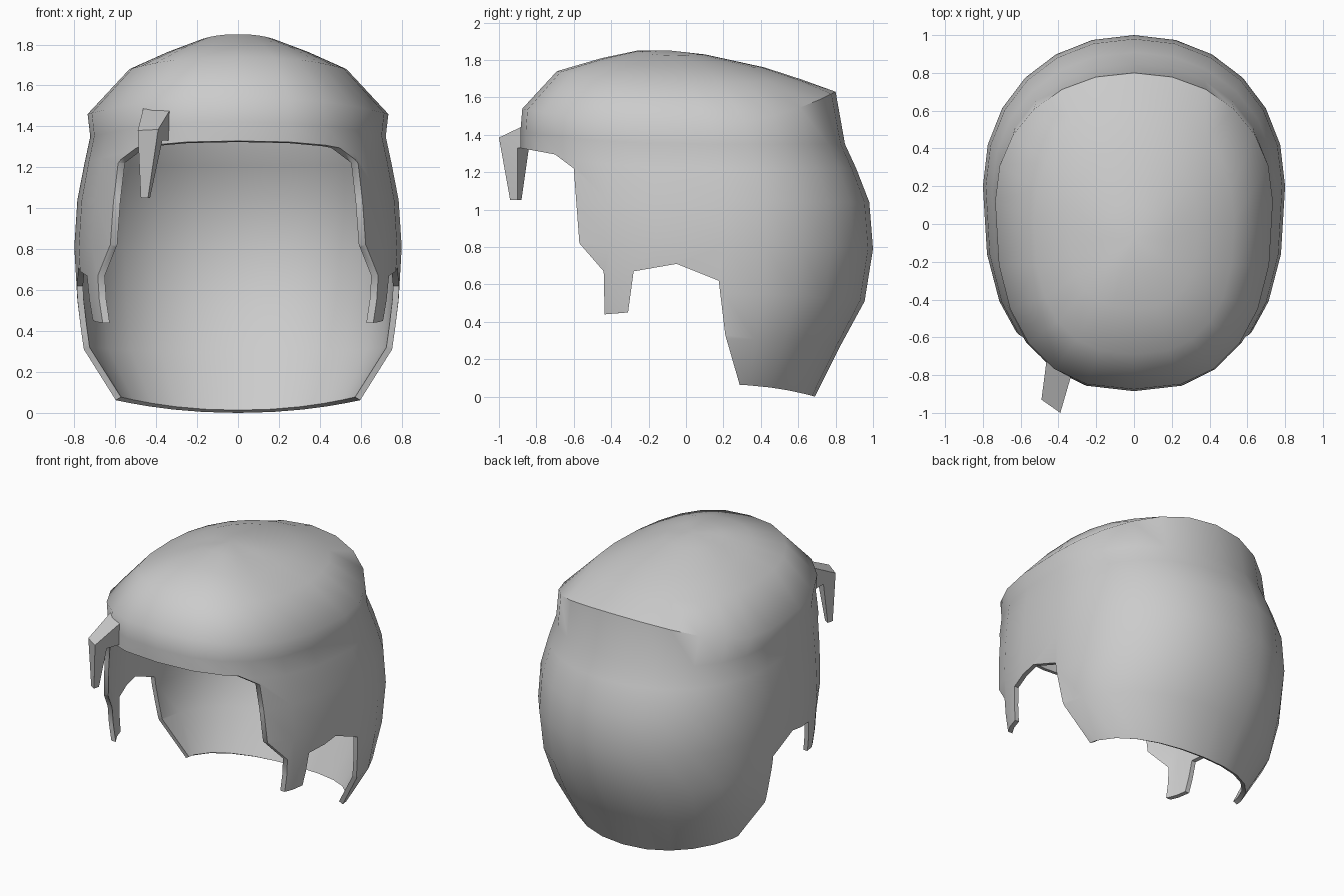
import bpy, bmesh, math

cube = bpy.data.objects.get("Cube")
if cube:
    bpy.data.objects.remove(cube, do_unlink=True)

grey = bpy.data.materials.new("hair_grey")
grey.use_nodes = True
grey.diffuse_color = (0.6, 0.6, 0.6, 1)
grey.node_tree.nodes["Principled BSDF"].inputs["Base Color"].default_value = (0.6, 0.6, 0.6, 1)


def make_object(name, verts, faces):
    mesh = bpy.data.meshes.new(name)
    mesh.from_pydata(verts, [], faces)
    bm = bmesh.new()
    bm.from_mesh(mesh)
    bmesh.ops.recalc_face_normals(bm, faces=bm.faces)
    bm.to_mesh(mesh)
    bm.free()
    mesh.materials.append(grey)
    obj = bpy.data.objects.new(name, mesh)
    bpy.context.collection.objects.link(obj)
    return obj


def activate(obj):
    bpy.ops.object.select_all(action='DESELECT')
    obj.select_set(True)
    bpy.context.view_layer.objects.active = obj


def power(value, p):
    return math.copysign(abs(value) ** (2 / p), value)


def ring_points(side, front, back, centre, segments):
    """Egg-shaped loop whose height changes from side to front and back."""
    points = []
    for j in range(segments):
        a = 2 * math.pi * j / segments
        c, s = math.cos(a), math.sin(a)
        y_end, z_end = back if s > 0 else front
        p = 2.1 if s > 0 else 2.5
        points.append((side[0] * power(c, p),
                       centre + abs(y_end - centre) * power(s, p),
                       side[1] + (z_end - side[1]) * s * s))
    return points


# Hair shell: rings from crown to nape as side (x, z), front (y, z), back (y, z), centre y
rings = [
    ((.18, 1.825), (-.26, 1.85), (.10, 1.83), -.08),
    ((.34, 1.765), (-.45, 1.81), (.42, 1.76), -.03),
    ((.53, 1.68), (-.69, 1.74), (.62, 1.695), .02),
    ((.735, 1.46), (-.875, 1.54), (.80, 1.63), .12),
    ((.722, 1.35), (-.885, 1.42), (.85, 1.35), .15),
    ((.75, 1.22), (-.885, 1.32), (.91, 1.22), .18),
    ((.785, 1.04), (-.87, 1.04), (.98, 1.04), .2),
    ((.80, .81), (-.86, .81), (1.0, .79), .2),
    ((.785, .55), (-.84, .55), (.955, .51), .2),
    ((.755, .31), (-.80, .31), (.83, .28), .2),
    ((.61, .065), (-.70, .065), (.69, 0), .2),
]
n = 24
verts = [(0, -.08, 1.85)]
for ring in rings:
    verts += ring_points(*ring, n)
faces = [(0, 1 + j, 1 + (j + 1) % n) for j in range(n)]
for i in range(len(rings) - 1):
    top, low = 1 + i * n, 1 + (i + 1) * n
    for j in range(n):
        k = (j + 1) % n
        faces.append((top + j, low + j, low + k, top + k))
hair = make_object("hair_shell", verts, faces)

# Hairline cutter: face opening, sideburns and ear notches, as a (y, z) profile
hairline = [(-1.2, 1.345), (-.89, 1.33), (-.7, 1.295), (-.6, 1.22), (-.57, .82),
            (-.44, .67), (-.435, .44), (-.31, .45), (-.28, .67), (-.05, .71),
            (.175, .62), (.21, .33), (.285, .07), (.29, -.2), (-1.2, -.2)]
m = len(hairline)
cut_verts = [(x, y, z) for x in (-1.2, 1.2) for y, z in hairline]
cut_faces = [tuple(range(m)), tuple(range(2 * m - 1, m - 1, -1))]
cut_faces += [(i, (i + 1) % m, m + (i + 1) % m, m + i) for i in range(m)]
cutter = make_object("hairline_cutter", cut_verts, cut_faces)
cutter.hide_render = True

activate(hair)
solid = hair.modifiers.new("thickness", 'SOLIDIFY')
solid.thickness = 0.03
solid.offset = -1
cut = hair.modifiers.new("hairline", 'BOOLEAN')
cut.operation = 'DIFFERENCE'
cut.solver = 'EXACT'
cut.object = cutter
for name in ("thickness", "hairline"):
    bpy.ops.object.modifier_apply(modifier=name)
bpy.data.objects.remove(cutter, do_unlink=True)
bpy.ops.object.shade_smooth_by_angle(angle=math.radians(50))

# Loose forelock: root in the fringe, elbow, then hanging tip
sections = [
    [(-.46, -.70, 1.50), (-.32, -.76, 1.50), (-.32, -.76, 1.33), (-.46, -.70, 1.33)],
    [(-.49, -.93, 1.38), (-.39, -1.0, 1.385), (-.37, -.90, 1.33), (-.46, -.84, 1.33)],
    [(-.475, -.92, 1.05), (-.44, -.94, 1.05), (-.43, -.90, 1.05), (-.465, -.88, 1.05)],
]
lock_faces = [(0, 1, 2, 3), (11, 10, 9, 8)]
for i in (0, 4):
    lock_faces += [(i + j, i + (j + 1) % 4, i + 4 + (j + 1) % 4, i + 4 + j) for j in range(4)]
lock = make_object("forelock", sum(sections, []), lock_faces)
activate(lock)
bpy.ops.object.shade_smooth_by_angle(angle=math.radians(30))
